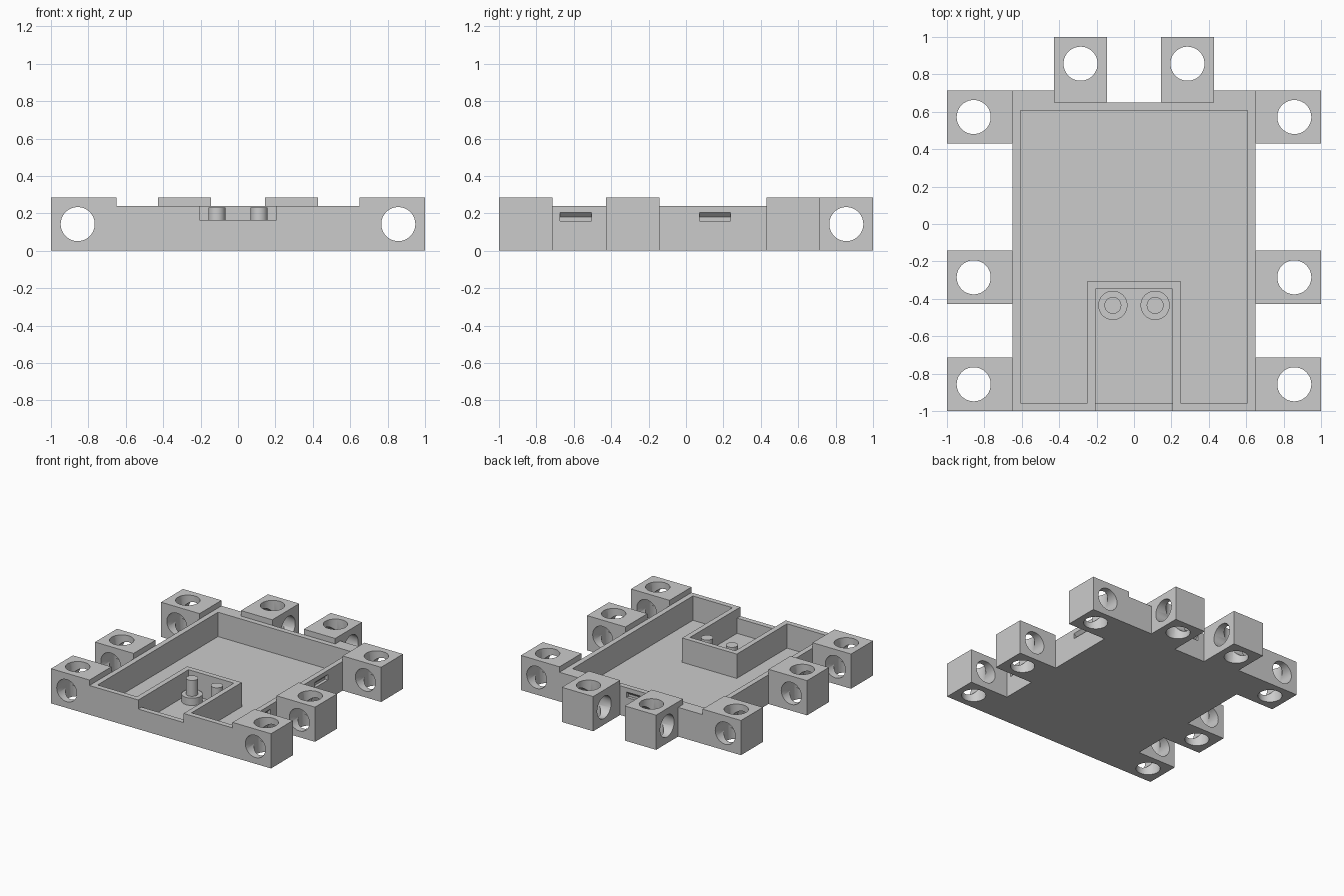
import bpy
import bmesh
from math import pi
from mathutils import Matrix

if "Cube" in bpy.data.objects:
    bpy.data.objects.remove(bpy.data.objects["Cube"], do_unlink=True)

GREY = (0.6, 0.6, 0.6, 1)
mat = bpy.data.materials.new("plain grey")
mat.use_nodes = True
mat.diffuse_color = GREY
mat.node_tree.nodes["Principled BSDF"].inputs["Base Color"].default_value = GREY


def make(name, bm):
    bmesh.ops.recalc_face_normals(bm, faces=bm.faces)
    mesh = bpy.data.meshes.new(name)
    bm.to_mesh(mesh)
    bm.free()
    mesh.materials.append(mat)
    ob = bpy.data.objects.new(name, mesh)
    bpy.context.collection.objects.link(ob)
    return ob


def box(name, xs, ys, zs):
    bm = bmesh.new()
    bmesh.ops.create_cube(bm, size=1)
    for v in bm.verts:
        v.co = [a if c < 0 else b for c, (a, b) in zip(v.co, (xs, ys, zs))]
    return make(name, bm)


def cylinder(name, centre, radius, depth, axis="Z"):
    bm = bmesh.new()
    turn = {"X": Matrix.Rotation(pi / 2, 4, "Y"), "Y": Matrix.Rotation(pi / 2, 4, "X"),
            "Z": Matrix.Identity(4)}[axis]
    bmesh.ops.create_cone(bm, cap_ends=True, segments=64, radius1=radius, radius2=radius,
                          depth=depth, matrix=Matrix.Translation(centre) @ turn)
    return make(name, bm)


def prism(name, profile, width, turn, place):
    """Extrude a (depth, height) profile sideways, then turn it about z."""
    bm = bmesh.new()
    face = bm.faces.new([bm.verts.new((d, -width / 2, z)) for d, z in profile])
    new = bmesh.ops.extrude_face_region(bm, geom=[face])["geom"]
    moved = [v for v in new if isinstance(v, bmesh.types.BMVert)]
    bmesh.ops.translate(bm, verts=moved, vec=(0, width, 0))
    bm.transform(Matrix.Translation(place) @ Matrix.Rotation(turn, 4, "Z"))
    return make(name, bm)


def cut(ob, cutters):
    for cutter in cutters:
        mod = ob.modifiers.new("cut", "BOOLEAN")
        mod.operation = "DIFFERENCE"
        mod.solver = "EXACT"
        mod.object = cutter
    bpy.context.view_layer.update()
    graph = bpy.context.evaluated_depsgraph_get()
    mesh = bpy.data.meshes.new_from_object(ob.evaluated_get(graph))
    ob.modifiers.clear()
    ob.data = mesh
    for cutter in cutters:
        bpy.data.objects.remove(cutter, do_unlink=True)


def smooth(ob):
    bpy.ops.object.select_all(action="DESELECT")
    ob.select_set(True)
    bpy.context.view_layer.objects.active = ob
    bpy.ops.object.shade_smooth_by_angle(angle=pi / 6)


HALF, BACK, RIM, TOP, FLOOR = 0.65, 0.65, 0.24, 0.285, 0.04
WALL, BLOCK, HOLE = 0.043, 0.285, 0.091
INNER = HALF - WALL

# Open tray with a dip in its front wall
tray = box("tray", (-HALF, HALF), (-1, BACK), (0, RIM))
cutters = [box("cavity", (-INNER, INNER), (-1 + WALL, BACK - WALL), (FLOOR, 0.5)),
           box("front_dip", (-0.206, 0.206), (-1.1, -0.9), (0.165, 0.5))]

# Blind latch slots with sloped roofs on both sides and the back
slot = [(0.02, 0.16), (-0.025, 0.16), (-0.025, 0.18), (0, 0.205), (0.02, 0.205)]
for y in (-0.59, 0.155):
    cutters += [prism("slot", slot, 0.167, 0, (HALF, y, 0)),
                prism("slot", slot, 0.167, pi, (-HALF, y, 0))]
cutters.append(prism("slot", slot, 0.167, pi / 2, (0, BACK, 0)))
cut(tray, cutters)

# Compartment walls around the pegs
box("compartment_back_wall", (-0.248, 0.248), (-0.348, -0.305), (FLOOR, RIM))
for side, label in ((-1, "right"), (1, "left")):
    box(f"compartment_{label}_wall", sorted((side * 0.206, side * 0.248)),
        (-1 + WALL, -0.348), (FLOOR, RIM))

    # Stepped peg
    at = (side * 0.113, -0.435)
    smooth(cylinder(f"{label}_peg_collar", (*at, 0.07), 0.078, 0.06))
    smooth(cylinder(f"{label}_peg", (*at, 0.165), 0.045, 0.13))

    # Side connector blocks, drilled upright and front to back
    for place, y in (("front", -0.857), ("middle", -0.285), ("rear", 0.572)):
        block = box(f"{label}_{place}_connector", sorted((side * HALF, side)),
                    (y - BLOCK / 2, y + BLOCK / 2), (0, TOP))
        centre = (side * 0.857, y, TOP / 2)
        cut(block, [cylinder("bore", centre, HOLE, 1, axis) for axis in "ZY"])
        smooth(block)

    # Back connector block, drilled upright and sideways
    x = side * 0.286
    block = box(f"{label}_back_connector", (x - BLOCK / 2, x + BLOCK / 2), (BACK, 1), (0, TOP))
    cut(block, [cylinder("bore", (x, 0.857, TOP / 2), HOLE, 0.5, axis) for axis in "ZX"])
    smooth(block)

    # Web between the back block and the corner block
    box(f"{label}_corner_web", sorted((side * 0.4285, side * HALF)), (BACK, 0.7145), (0, RIM))
